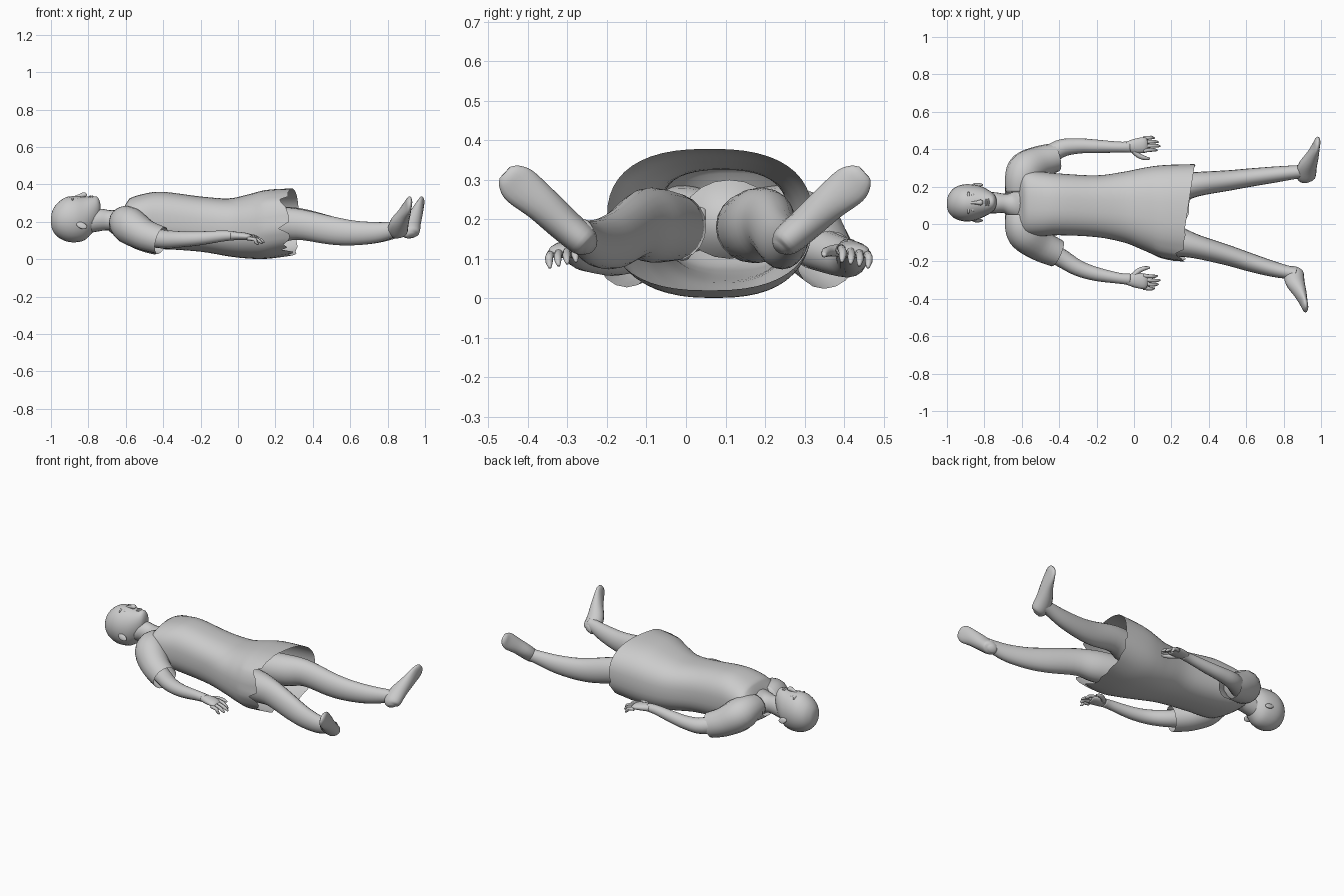
import bpy, bmesh, random
from math import sin, cos, pi
from mathutils import Vector

random.seed(4)


def spline(keys, steps):
    """Smoothly interpolate rows of numbers (Catmull-Rom)."""
    out = []
    for i in range(len(keys) - 1):
        p = [keys[max(0, min(len(keys) - 1, i + k))] for k in (-1, 0, 1, 2)]
        for s in range(steps):
            t = s / steps
            out.append([0.5 * (2 * b + (c - a) * t + (2 * a - 5 * b + 4 * c - d) * t * t
                               + (3 * b - a - 3 * c + d) * t ** 3) for a, b, c, d in zip(*p)])
    return out + [list(keys[-1])]


def skin(name, rings, cap_start=True, cap_end=True):
    """Join rings of points into a smooth tube."""
    bm = bmesh.new()
    vs = [[bm.verts.new(p) for p in r] for r in rings]
    n = len(vs[0])
    for a, b in zip(vs, vs[1:]):
        for i in range(n):
            j = (i + 1) % n
            bm.faces.new((a[i], a[j], b[j], b[i]))
    if cap_start:
        bm.faces.new(vs[0])
    if cap_end:
        bm.faces.new(vs[-1])
    bmesh.ops.recalc_face_normals(bm, faces=bm.faces)
    me = bpy.data.meshes.new(name)
    bm.to_mesh(me)
    bm.free()
    ob = bpy.data.objects.new(name, me)
    bpy.context.collection.objects.link(ob)
    me.shade_smooth()
    return ob


def tube(name, keys, ref=(0, 1, 0), n=16, steps=4, **caps):
    """Limb through (x, y, z, radius along ref, other radius)."""
    rows = spline([k if len(k) == 5 else (*k, k[3]) for k in keys], steps)
    pts = [Vector(r[:3]) for r in rows]
    rings = []
    for i, r in enumerate(rows):
        t = (pts[min(i + 1, len(pts) - 1)] - pts[max(i - 1, 0)]).normalized()
        u = Vector(ref)
        u = (u - t * u.dot(t)).normalized()
        v = t.cross(u)
        rings.append([pts[i] + u * r[3] * cos(2 * pi * k / n) + v * r[4] * sin(2 * pi * k / n)
                      for k in range(n)])
    return skin(name, rings, **caps)


def sections(name, keys, n, power, warp=None, **caps):
    """Body through (x, ymin, ymax, zmin, zmax) cross-sections."""
    rings = []
    for x, y0, y1, z0, z1 in spline(keys, 4):
        ring = []
        for k in range(n):
            c, s = cos(2 * pi * k / n), sin(2 * pi * k / n)
            c = abs(c) ** power * (1 if c > 0 else -1)
            s = abs(s) ** power * (1 if s > 0 else -1)
            p = Vector((x, (y0 + y1) / 2 + c * (y1 - y0) / 2, (z0 + z1) / 2 + s * (z1 - z0) / 2))
            if warp:
                p.x = warp(x, k, c, s)
            ring.append(p)
        rings.append(ring)
    return skin(name, rings, **caps)


def blob(name, loc, size):
    bpy.ops.mesh.primitive_uv_sphere_add(segments=16, ring_count=10, radius=1, location=loc)
    ob = bpy.context.object
    ob.name = name
    ob.scale = size
    bpy.ops.object.shade_smooth()
    return ob


# Gown with open collar and torn hem
N = 48
jag = [random.uniform(-1, 1) for _ in range(N)]


def gown_warp(x, k, c, s):
    if x < -0.58:
        return x + max(0, s) * 0.07 * (-0.58 - x) / 0.11
    if x > 0.1:
        hem = 0.285 + 0.04 * c
        if c < -0.45:
            hem = (0.245 if s > -0.3 else 0.265) + 0.035 * jag[k]
        elif s < 0:
            hem += 0.012 * jag[k]
        return 0.1 + (x - 0.1) * (hem - 0.1) / 0.18
    return x


sections("gown", [(-0.69, 0.01, 0.21, 0.15, 0.25), (-0.65, -0.03, 0.265, 0.12, 0.285),
                  (-0.58, -0.06, 0.29, 0.08, 0.325), (-0.5, -0.065, 0.28, 0.065, 0.35),
                  (-0.4, -0.06, 0.27, 0.055, 0.36), (-0.2, -0.07, 0.26, 0.04, 0.335),
                  (-0.05, -0.1, 0.28, 0.015, 0.325), (0.05, -0.14, 0.3, 0.004, 0.345),
                  (0.15, -0.18, 0.315, 0.002, 0.37), (0.28, -0.2, 0.32, 0.02, 0.378)],
         N, 0.8, gown_warp, cap_start=False, cap_end=False)

# Sleeves leaving the shoulders sideways, then running down the arms
tube("sleeve_left", [(-0.6, 0.17, 0.2, 0.075, 0.085), (-0.598, 0.24, 0.197, 0.09, 0.092),
                     (-0.575, 0.29, 0.175, 0.098, 0.1), (-0.5, 0.332, 0.128, 0.087),
                     (-0.42, 0.356, 0.097, 0.077)], ref=(0, 0, 1), cap_end=False)
tube("sleeve_right", [(-0.6, 0.05, 0.2, 0.075, 0.085), (-0.598, -0.01, 0.197, 0.09, 0.092),
                      (-0.575, -0.058, 0.175, 0.098, 0.096), (-0.5, -0.115, 0.13, 0.085),
                      (-0.41, -0.158, 0.1, 0.075)], ref=(0, 0, 1), cap_end=False)

# Arms
tube("arm_left", [(-0.52, 0.32, 0.13, 0.055), (-0.4, 0.4, 0.102, 0.049), (-0.3, 0.417, 0.1, 0.041),
                  (-0.2, 0.415, 0.108, 0.036), (-0.08, 0.411, 0.122, 0.029),
                  (-0.02, 0.412, 0.125, 0.03, 0.024)])
tube("arm_right", [(-0.52, -0.11, 0.13, 0.055), (-0.4, -0.175, 0.107, 0.05), (-0.3, -0.235, 0.107, 0.043),
                   (-0.2, -0.268, 0.112, 0.037), (-0.08, -0.29, 0.124, 0.029),
                   (-0.02, -0.296, 0.125, 0.03, 0.024)])

# Hands: palm, four curled fingers, thumb on the body side
for side, s, y in (("left", 1, 0.416), ("right", -1, -0.3)):
    tube("palm_" + side, [(-0.04, y, 0.125, 0.025, 0.022), (0.0, y, 0.124, 0.038, 0.022),
                          (0.05, y + s * 0.006, 0.12, 0.042, 0.019),
                          (0.07, y + s * 0.008, 0.115, 0.036, 0.012)])
    for i, end in enumerate((0.125, 0.14, 0.13, 0.11)):
        fy = y + s * (-0.024 + 0.022 * i)
        z = 0.126 - 0.005 * i
        tube(f"finger_{side}_{i + 1}",
             [(0.05, fy, z, 0.011), (0.09, fy + s * 0.004, z - 0.006, 0.01),
              (end - 0.015, fy + s * 0.004, z - 0.02, 0.009),
              (end, fy + s * 0.002, z - 0.033, 0.004)], n=8, steps=2)
    tube("thumb_" + side, [(-0.005, y - s * 0.02, 0.122, 0.016), (0.025, y - s * 0.05, 0.12, 0.014),
                           (0.06, y - s * 0.064, 0.115, 0.011), (0.085, y - s * 0.066, 0.108, 0.005)],
         n=8, steps=3)

# Legs
tube("leg_left", [(0, 0.165, 0.18, 0.09), (0.2, 0.185, 0.185, 0.085, 0.095), (0.33, 0.212, 0.19, 0.066, 0.082),
                  (0.5, 0.232, 0.153, 0.055, 0.075), (0.62, 0.248, 0.14, 0.049, 0.066),
                  (0.75, 0.264, 0.143, 0.043, 0.055), (0.87, 0.278, 0.16, 0.036, 0.041),
                  (0.93, 0.283, 0.165, 0.034, 0.038)], n=20)
tube("leg_right", [(0.02, -0.03, 0.18, 0.085), (0.2, -0.085, 0.185, 0.085, 0.095),
                   (0.33, -0.12, 0.185, 0.064, 0.082), (0.5, -0.167, 0.153, 0.054, 0.075),
                   (0.62, -0.205, 0.14, 0.049, 0.066), (0.74, -0.24, 0.143, 0.042, 0.055),
                   (0.83, -0.26, 0.158, 0.035, 0.042), (0.87, -0.268, 0.165, 0.034, 0.038)], n=20)

# Feet turned outward
for side, s, dx, dy in (("left", 1, 0, 0), ("right", -1, -0.065, 0.006)):
    foot = [(0.925, 0.232, 0.125, 0.02, 0.016), (0.92, 0.25, 0.142, 0.05, 0.038),
            (0.925, 0.3, 0.185, 0.052, 0.043), (0.953, 0.36, 0.24, 0.035, 0.046),
            (0.974, 0.415, 0.285, 0.02, 0.05), (0.982, 0.441, 0.308, 0.015, 0.037),
            (0.984, 0.452, 0.318, 0.006, 0.02)]
    tube("foot_" + side, [(x + dx, s * (y + dy), z, a, b) for x, y, z, a, b in foot], ref=(1, 0, 0))

# Neck and upper chest
tube("neck", [(-0.8, 0.115, 0.2, 0.06), (-0.74, 0.113, 0.21, 0.056, 0.06), (-0.69, 0.11, 0.208, 0.052, 0.054),
              (-0.65, 0.105, 0.205, 0.07, 0.06), (-0.6, 0.11, 0.2, 0.11, 0.085),
              (-0.52, 0.11, 0.2, 0.12, 0.1)], n=20)

# Head lying back, face up
sections("head", [(-1.0, 0.095, 0.125, 0.19, 0.22), (-0.992, 0.065, 0.155, 0.155, 0.26),
                  (-0.965, 0.034, 0.19, 0.12, 0.3), (-0.92, 0.016, 0.21, 0.096, 0.331),
                  (-0.87, 0.015, 0.212, 0.09, 0.337), (-0.82, 0.03, 0.203, 0.102, 0.334),
                  (-0.78, 0.05, 0.183, 0.14, 0.336), (-0.755, 0.068, 0.165, 0.18, 0.334),
                  (-0.742, 0.083, 0.15, 0.22, 0.318), (-0.736, 0.1, 0.135, 0.25, 0.295)], 24, 1.0)

# Face features
tube("nose", [(-0.88, 0.113, 0.326, 0.007, 0.009), (-0.845, 0.114, 0.337, 0.009, 0.012),
              (-0.822, 0.115, 0.344, 0.015, 0.014), (-0.812, 0.115, 0.338, 0.012, 0.008)], n=10)
for i, x in enumerate((-0.79, -0.779)):
    blob(("upper_lip", "lower_lip")[i], (x, 0.116, 0.333), (0.006, 0.021, 0.008))
for side, s in (("left", 1), ("right", -1)):
    blob("eye_" + side, (-0.862, 0.114 + s * 0.034, 0.318), (0.01, 0.016, 0.01))
    blob("brow_" + side, (-0.885, 0.114 + s * 0.036, 0.318), (0.008, 0.024, 0.011))
    ear = blob("ear_" + side, (-0.835, 0.114 + s * 0.096, 0.18), (0.03, 0.008, 0.018))
    ear.rotation_euler = (s * 0.35, 0.35, 0)
